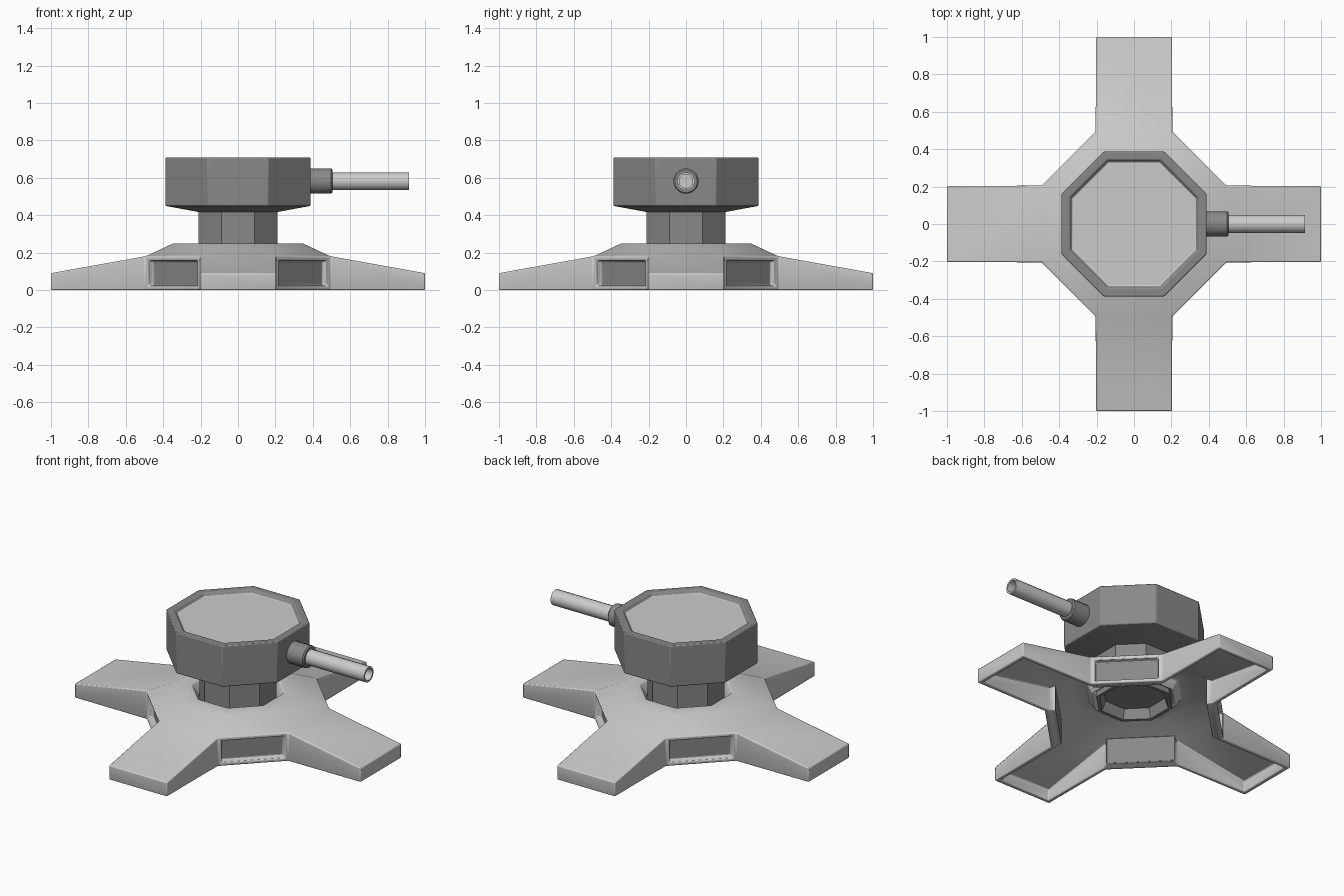
import bpy, bmesh, math
from mathutils import Matrix, Vector

if "Cube" in bpy.data.objects:
    bpy.data.objects.remove(bpy.data.objects["Cube"])


def material(name, v):
    m = bpy.data.materials.new(name)
    m.diffuse_color = (v, v, v, 1)
    m.use_nodes = True
    m.node_tree.nodes["Principled BSDF"].inputs["Base Color"].default_value = m.diffuse_color
    return m


LIGHT = material("light grey", 0.6)
DARK = material("dark grey", 0.25)


def finish(bm, name, mats, angle=30):
    me = bpy.data.meshes.new(name)
    bm.to_mesh(me)
    bm.free()
    ob = bpy.data.objects.new(name, me)
    bpy.context.collection.objects.link(ob)
    for m in mats:
        me.materials.append(m)
    bpy.ops.object.select_all(action='DESELECT')
    ob.select_set(True)
    bpy.context.view_layer.objects.active = ob
    bpy.ops.object.shade_smooth_by_angle(angle=math.radians(angle))
    return ob


def bevel(ob, width, segments=2):
    b = ob.modifiers.new("bevel", 'BEVEL')
    b.width = width
    b.segments = segments
    b.limit_method = 'ANGLE'
    b.angle_limit = math.radians(35)


def ring(bm, apothem, z, n=8):
    r = apothem / math.cos(math.pi / n)
    return [bm.verts.new((r * math.cos((2 * i - 1) * math.pi / n),
                          r * math.sin((2 * i - 1) * math.pi / n), z)) for i in range(n)]


def bridge(bm, a, b):
    n = len(a)
    return [bm.faces.new((a[i], a[(i + 1) % n], b[(i + 1) % n], b[i])) for i in range(n)]


def lathe(name, profile, mats, n=8, top_mat=0, angle=30, matrix=None):
    """Capped prism stack from (apothem, height) pairs."""
    bm = bmesh.new()
    rings = [ring(bm, a, z, n) for a, z in profile]
    for a, b in zip(rings, rings[1:]):
        bridge(bm, a, b)
    bm.faces.new(rings[0][::-1])
    bm.faces.new(rings[-1]).material_index = top_mat
    if matrix:
        bm.transform(matrix)
    return finish(bm, name, mats, angle)


# Hollow cross-shaped base: octagonal hub with four tapering arms
bm = bmesh.new()
funnel = ring(bm, 0.212, 0.18)
hole = ring(bm, 0.25, 0.25)
flat = ring(bm, 0.345, 0.25)
edge = ring(bm, 0.495, 0.18)
foot = ring(bm, 0.495, 0.0)
bridge(bm, funnel, hole)
top = bridge(bm, hole, flat)
bridge(bm, flat, edge)
walls = []
for i in range(8):
    j = (i + 1) % 8
    if i % 2:  # diagonal wall between two arms
        walls.append(bm.faces.new((edge[i], edge[j], foot[j], foot[i])))
        continue
    rot = Matrix.Rotation(i * math.pi / 4, 3, 'Z')
    tips = [bm.verts.new(rot @ Vector((1, y, z)))
            for y, z in ((-0.203, 0.09), (0.203, 0.09), (0.203, 0), (-0.203, 0))]
    bm.faces.new((edge[i], edge[j], tips[1], tips[0]))
    bm.faces.new(tips)
    bm.faces.new((edge[j], foot[j], tips[2], tips[1]))
    bm.faces.new((edge[i], tips[0], tips[3], foot[i]))
bm.normal_update()
bmesh.ops.recalc_face_normals(bm, faces=bm.faces[:])
bm.normal_update()
if top[0].normal.z < 0:
    bmesh.ops.reverse_faces(bm, faces=bm.faces[:])
    bm.normal_update()
# Recessed dark windows in the diagonal walls
bmesh.ops.inset_individual(bm, faces=walls, thickness=0.03)
bmesh.ops.inset_individual(bm, faces=walls, thickness=0.008, depth=-0.035)
for f in walls:
    f.material_index = 1
base = finish(bm, "base", (LIGHT, DARK))
shell = base.modifiers.new("shell", 'SOLIDIFY')
shell.thickness = 0.025
shell.offset = -1
shell.use_even_offset = True
bevel(base, 0.01)

# Column with a hollow lower end
lathe("column", [(0.17, 0.21), (0.19, 0.15), (0.21, 0.15), (0.21, 0.43)], (DARK,))

# Octagonal head with a light panel set in its rim
head = lathe("head", [(0.20, 0.415), (0.388, 0.45), (0.388, 0.708),
                      (0.345, 0.708), (0.332, 0.69)], (DARK, LIGHT), top_mat=1)
bevel(head, 0.006)

# Barrel and its sleeve, pointing along +x
along_x = Matrix.Translation((0, 0, 0.582)) @ Matrix.Rotation(math.pi / 2, 4, 'Y')
lathe("barrel_sleeve", [(0.067, 0.37), (0.067, 0.498), (0.06, 0.505), (0.045, 0.505)],
      (DARK,), n=16, matrix=along_x)
lathe("barrel", [(0.047, 0.49), (0.047, 0.915), (0.036, 0.915), (0.036, 0.52)],
      (LIGHT,), n=16, matrix=along_x)
